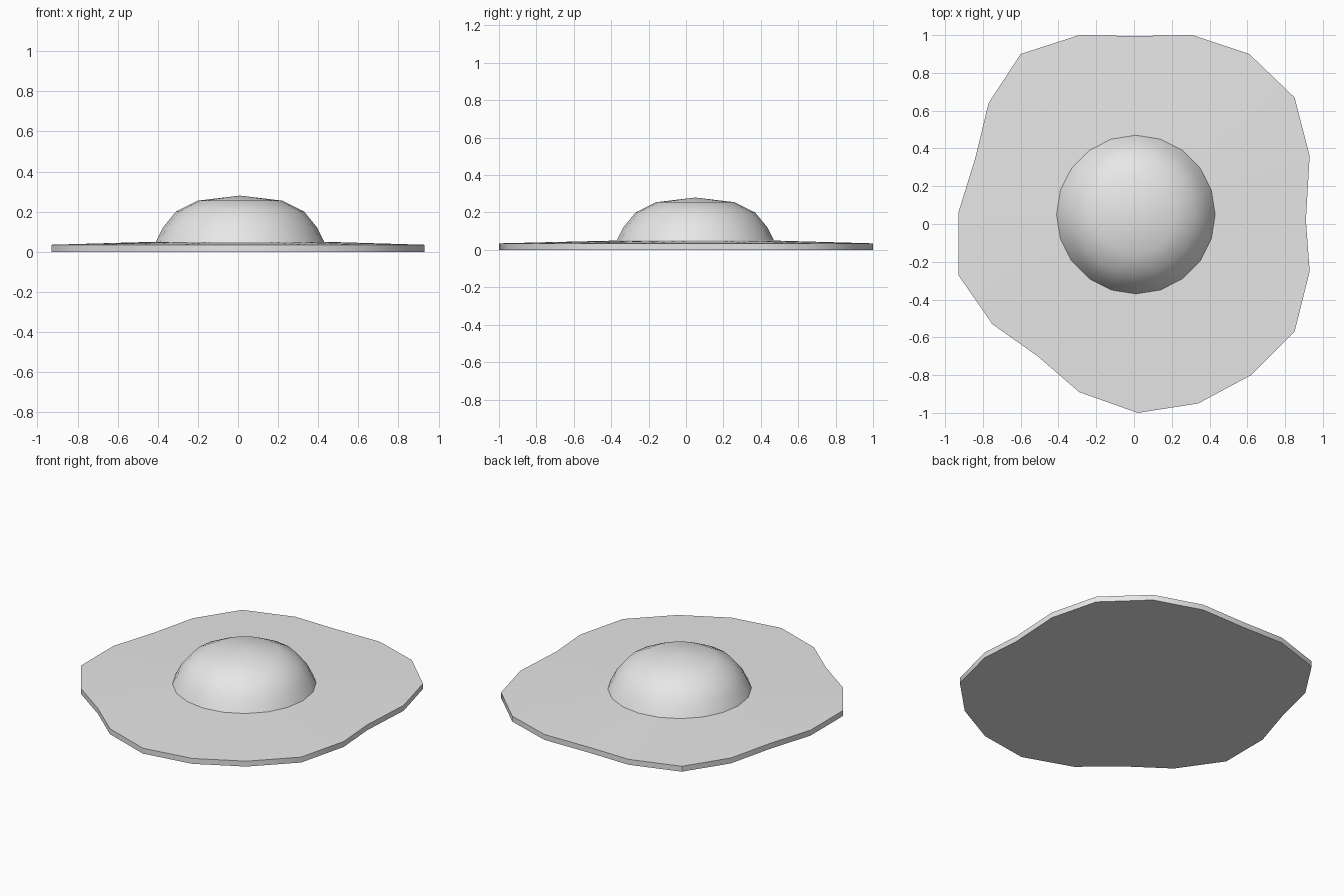
import bpy
import bmesh
from math import sin, cos, radians, pi

cube = bpy.data.objects.get("Cube")
if cube:
    bpy.data.objects.remove(cube, do_unlink=True)

SIDES = 20
CENTRE = (0.01, 0.05)

grey = bpy.data.materials.new("plain_grey")
grey.use_nodes = True
grey.diffuse_color = (0.8, 0.8, 0.8, 1)
grey.node_tree.nodes["Principled BSDF"].inputs["Base Color"].default_value = (0.8, 0.8, 0.8, 1)


def circle(radius):
    """Points of a ring about the dome's axis."""
    return [(CENTRE[0] + radius * cos(2 * pi * i / SIDES),
             CENTRE[1] + radius * sin(2 * pi * i / SIDES)) for i in range(SIDES)]


def add_ring(bm, points, z):
    return [bm.verts.new((x, y, z)) for x, y in points]


def bridge(bm, low, high):
    for i in range(SIDES):
        j = (i + 1) % SIDES
        bm.faces.new((low[i], low[j], high[j], high[i]))


def finish(bm, name):
    bmesh.ops.recalc_face_normals(bm, faces=bm.faces)
    mesh = bpy.data.meshes.new(name)
    bm.to_mesh(mesh)
    bm.free()
    mesh.materials.append(grey)
    obj = bpy.data.objects.new(name, mesh)
    bpy.context.collection.objects.link(obj)
    bpy.ops.object.select_all(action='DESELECT')
    obj.select_set(True)
    bpy.context.view_layer.objects.active = obj
    bpy.ops.object.shade_smooth_by_angle(angle=radians(35))


# Wavy brim: flat underside, thin wall, top rising gently to the dome
outline = [(0.91, 0.02), (0.93, 0.36), (0.85, 0.67), (0.61, 0.90), (0.31, 1.0),
           (0.0, 0.995), (-0.29, 1.0), (-0.60, 0.90), (-0.77, 0.64), (-0.84, 0.35),
           (-0.93, 0.06), (-0.93, -0.27), (-0.75, -0.53), (-0.51, -0.70), (-0.29, -0.89),
           (0.02, -1.0), (0.34, -0.95), (0.62, -0.80), (0.85, -0.57), (0.93, -0.25)]
bm = bmesh.new()
bottom = add_ring(bm, outline, 0)
edge = add_ring(bm, outline, 0.035)
inner = add_ring(bm, circle(0.42), 0.05)
bm.faces.new(bottom)
bridge(bm, bottom, edge)
bridge(bm, edge, inner)
finish(bm, "brim")

# Dome: stacked rings closed by a shallow fan
bm = bmesh.new()
rings = [add_ring(bm, circle(r), z)
         for r, z in ((0.42, 0.05), (0.385, 0.12), (0.32, 0.20), (0.21, 0.255))]
for low, high in zip(rings, rings[1:]):
    bridge(bm, low, high)
apex = bm.verts.new((*CENTRE, 0.28))
for i in range(SIDES):
    bm.faces.new((rings[-1][i], rings[-1][(i + 1) % SIDES], apex))
finish(bm, "dome")

# An open surface may be oriented inward, so point the dome's faces up
dome = bpy.data.objects["dome"].data
if dome.polygons[-1].normal.z < 0:
    dome.flip_normals()
brim = bpy.data.objects["brim"].data
if brim.polygons[0].normal.z > 0:
    brim.flip_normals()
